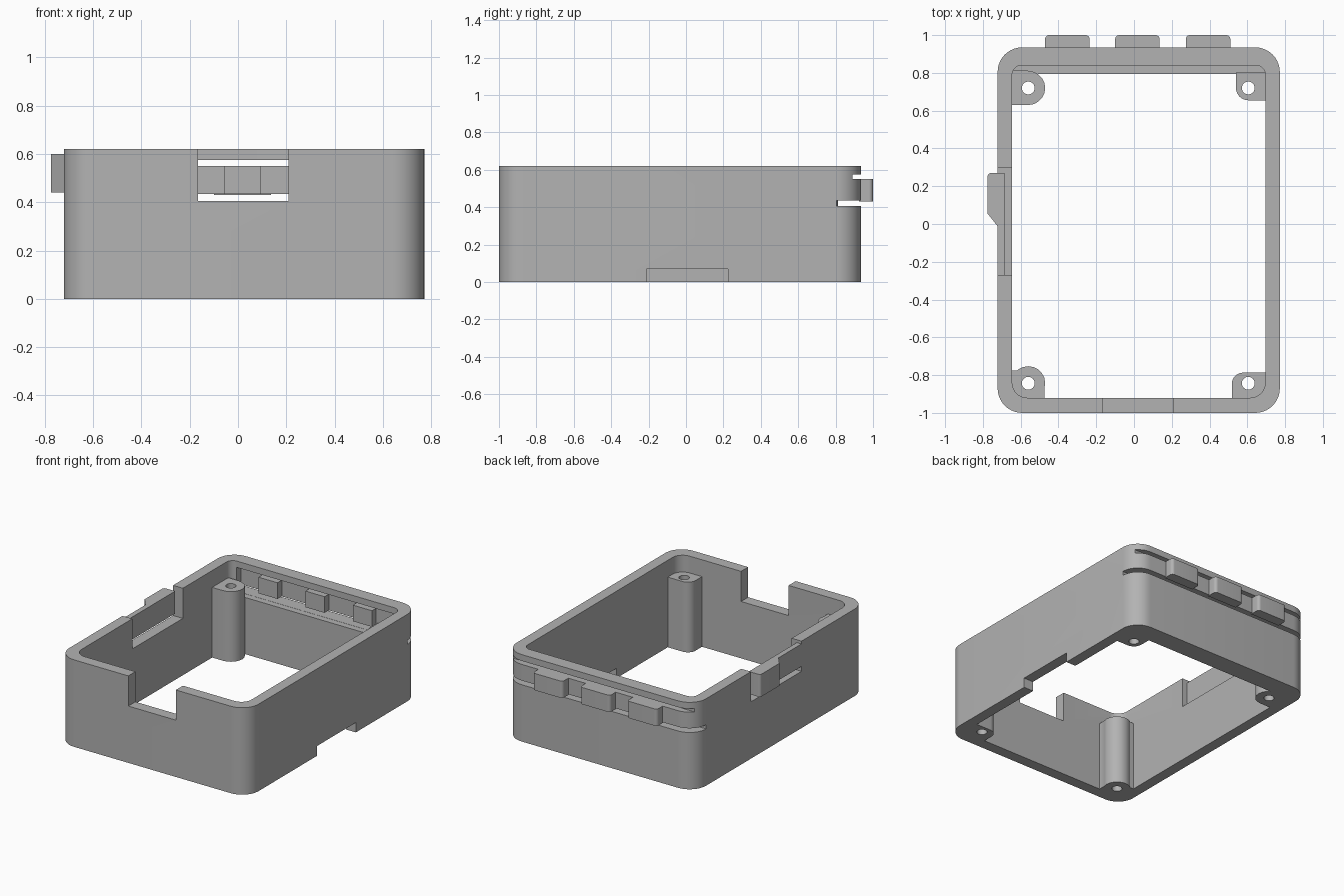
import bpy, bmesh, math

cube = bpy.data.objects.get("Cube")
if cube:
    bpy.data.objects.remove(cube, do_unlink=True)

grey = bpy.data.materials.new("plain grey")
grey.use_nodes = True
GREY = (0.45, 0.45, 0.45, 1)
grey.diffuse_color = GREY
grey.node_tree.nodes["Principled BSDF"].inputs["Base Color"].default_value = GREY

H = 0.62          # case height
LEDGE = 0.405     # height of the cut-outs and of the back ledge


def prism(name, pts, z0, z1):
    """Extrude a counter-clockwise outline from z0 to z1."""
    bm = bmesh.new()
    face = bm.faces.new([bm.verts.new((x, y, z0)) for x, y in pts])
    top = bmesh.ops.extrude_face_region(bm, geom=[face])["geom"]
    bmesh.ops.translate(bm, vec=(0, 0, z1 - z0),
                        verts=[v for v in top if isinstance(v, bmesh.types.BMVert)])
    bmesh.ops.recalc_face_normals(bm, faces=bm.faces)
    mesh = bpy.data.meshes.new(name)
    bm.to_mesh(mesh)
    bm.free()
    mesh.materials.append(grey)
    ob = bpy.data.objects.new(name, mesh)
    bpy.context.collection.objects.link(ob)
    return ob


def arc(cx, cy, r, a0, a1, n=10):
    angles = [math.radians(a0 + (a1 - a0) * i / n) for i in range(n + 1)]
    return [(cx + r * math.cos(a), cy + r * math.sin(a)) for a in angles]


def rect(x0, x1, y0, y1, sw=0, se=0, ne=0, nw=0):
    """Rectangle outline with its own radius at each corner."""
    pts = []
    for x, y, r, sx, sy, a in ((x0, y0, sw, 1, 1, 180), (x1, y0, se, -1, 1, 270),
                               (x1, y1, ne, -1, -1, 0), (x0, y1, nw, 1, -1, 90)):
        pts += arc(x + sx * r, y + sy * r, r, a, a + 90) if r else [(x, y)]
    return pts


def boolean(target, operation, pts, z0, z1):
    tool = prism("tool", pts, z0, z1)
    tool.hide_render = True
    mod = target.modifiers.new("cut", "BOOLEAN")
    mod.operation, mod.solver, mod.object = operation, "EXACT", tool
    bpy.context.view_layer.objects.active = target
    bpy.ops.object.modifier_apply(modifier=mod.name)
    bpy.data.objects.remove(tool, do_unlink=True)


def cut(pts, z0, z1):
    boolean(case, "DIFFERENCE", pts, z0, z1)


def add(pts, z0, z1):
    boolean(case, "UNION", pts, z0, z1)


# Open case with a thicker lower back wall
case = prism("case_frame", rect(-0.722, 0.772, -1, 0.935, 0.13, 0.13, 0.13, 0.13), 0, H)
cut(rect(-0.645, 0.695, -0.92, 0.795, 0.08, 0.08), -0.1, LEDGE)
cut(rect(-0.645, 0.695, -0.92, 0.84, 0.08, 0.08, 0.05, 0.05), LEDGE - 0.001, H + 0.1)

# Recess behind the button strip, and the slots that free it
cut(rect(-0.6, 0.65, 0.7, 0.89), LEDGE, 0.575)
cut(rect(-1, 1, 0.805, 1.1), LEDGE, 0.435)
cut(rect(-1, 1, 0.89, 1.1), 0.55, 0.575)

# Screw posts in the corners
TOP = 0.5
back, front = 0.72, -0.843
left, right = -0.56, 0.605
add(arc(left, back, 0.09, 0, 342, 19), 0, TOP)
add(rect(-0.66, left, back - 0.09, 0.812), 0, TOP)
add(arc(left, front, 0.09, 0, 342, 19), 0, TOP)
add(rect(-0.66, left, -0.93, -0.775), 0, TOP)
add(rect(left, -0.475, -0.93, front), 0, TOP)
add(rect(0.54, 0.71, 0.655, 0.803, sw=0.065), 0, TOP)
add(rect(0.518, 0.71, -0.93, -0.787, nw=0.06), 0, TOP)
for x in (left, right):
    for y in (back, front):
        cut(arc(x, y, 0.034, 0, 345, 23), -0.1, H)

# Front opening, side latch opening, and bottom notch
cut(rect(-0.165, 0.21, -1.1, -0.88), LEDGE, H + 0.1)
cut(rect(-0.9, -0.6, -0.27, 0.3), LEDGE, H + 0.1)
cut(rect(0.65, 0.9, -0.21, 0.225), -0.1, 0.07)

parts = [case]

# Three push buttons with inner pads
for i, x in enumerate((-0.353, 0.018, 0.392)):
    parts.append(prism(f"button_{i + 1}",
                       rect(x - 0.118, x + 0.118, 0.925, 1, ne=0.022, nw=0.022), 0.43, 0.55))
    parts.append(prism(f"button_pad_{i + 1}",
                       rect(x - 0.075, x + 0.075, 0.842, 0.9), 0.435, 0.55))

# Springy side latch
latch = [(-0.722, -0.28), (-0.685, -0.28), (-0.685, 0.27)]
latch += arc(-0.757, 0.252, 0.018, 90, 180, 5) + [(-0.775, 0.055), (-0.722, -0.012)]
parts.append(prism("side_latch", latch, 0.44, 0.6))

bpy.ops.object.select_all(action="DESELECT")
for ob in parts:
    ob.select_set(True)
bpy.context.view_layer.objects.active = case
bpy.ops.object.shade_smooth_by_angle(angle=math.radians(30))
